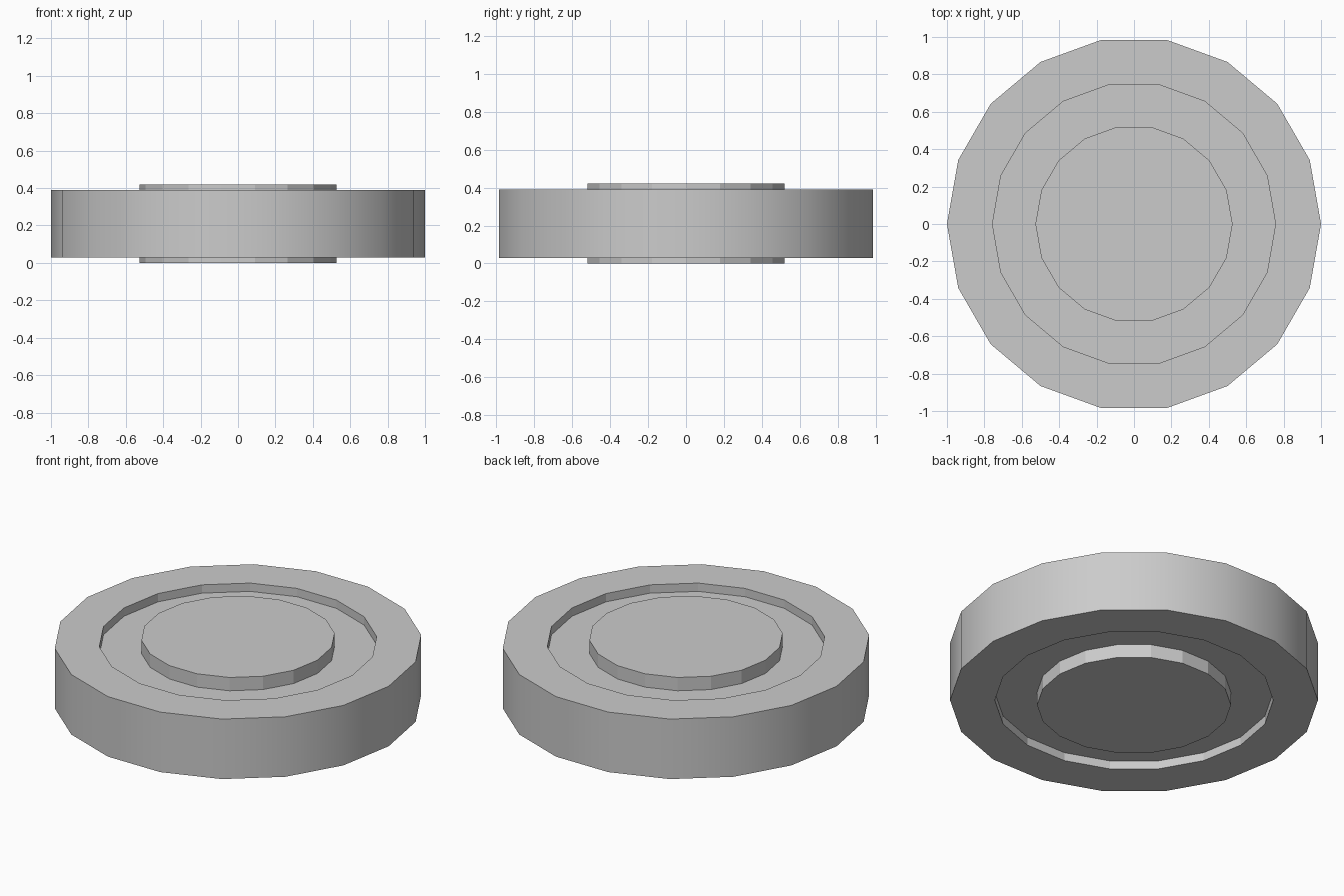
import bpy, bmesh
from math import cos, sin, tau

if "Cube" in bpy.data.objects:
    bpy.data.objects.remove(bpy.data.objects["Cube"])

SIDES = 18

# Half profile from top centre to bottom centre: (radius, height)
HUB_R, GROOVE_R, RIM_R = 0.527, 0.757, 1.0
profile = [
    (HUB_R, 0.42), (HUB_R, 0.34),           # raised hub, top
    (GROOVE_R, 0.34), (GROOVE_R, 0.39),     # recessed groove, top
    (RIM_R, 0.39), (RIM_R, 0.03),           # outer tread
    (GROOVE_R, 0.03), (GROOVE_R, 0.08),     # recessed groove, bottom
    (HUB_R, 0.08), (HUB_R, 0.0),            # raised hub, bottom
]

# Revolve the profile into a closed low-poly wheel
bm = bmesh.new()
rings = [[bm.verts.new((r * cos(tau * i / SIDES), r * sin(tau * i / SIDES), z))
          for i in range(SIDES)] for r, z in profile]
for k, (a, b) in enumerate(zip(rings, rings[1:])):
    for i in range(SIDES):
        j = (i + 1) % SIDES
        face = bm.faces.new((a[i], b[i], b[j], a[j]))
        face.smooth = (k == 4)              # only the outer tread is smooth
bm.faces.new(rings[0])
bm.faces.new(rings[-1][::-1])
bmesh.ops.recalc_face_normals(bm, faces=bm.faces[:])

# Keep the rim corners crisp
for e in bm.edges:
    if len(e.link_faces) == 2 and e.calc_face_angle() > 0.6:
        e.smooth = False

mesh = bpy.data.meshes.new("wheel")
bm.to_mesh(mesh)
bm.free()
wheel = bpy.data.objects.new("wheel", mesh)
bpy.context.collection.objects.link(wheel)
